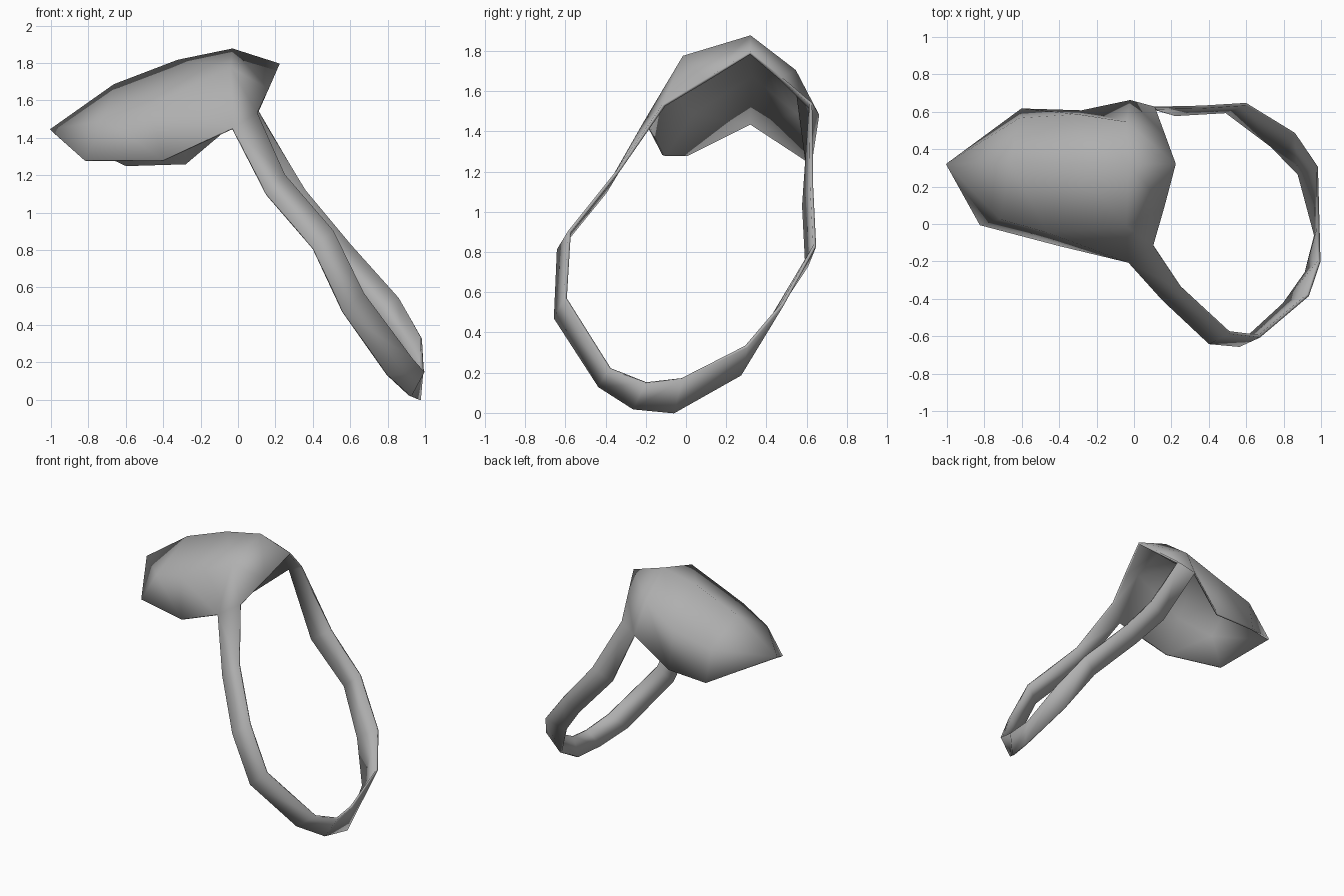
import bpy
import bmesh


def add_strip(bm, rows):
    """Loft rows of points into a strip of quads."""
    grid = [[bm.verts.new(p) for p in row] for row in rows]
    for a, b in zip(grid, grid[1:]):
        for i in range(len(a) - 1):
            bm.faces.new((a[i], a[i + 1], b[i + 1], b[i]))
    return grid


bm = bmesh.new()

# Cupped shell: cross-sections from the open rim back, near edge to far edge
sections = [
    [(0.10, -0.11, 1.53), (0.16, 0.10, 1.655), (0.22, 0.32, 1.79), (0.165, 0.47, 1.665), (0.11, 0.62, 1.54)],
    [(-0.03, -0.20, 1.45), (-0.04, -0.01, 1.77), (-0.03, 0.32, 1.87), (-0.04, 0.54, 1.70), (-0.02, 0.655, 1.48)],
    [(-0.40, -0.11, 1.28), (-0.46, -0.04, 1.57), (-0.32, 0.32, 1.81), (-0.30, 0.58, 1.57), (-0.28, 0.60, 1.26)],
    [(-0.82, 0.00, 1.28), (-0.71, 0.03, 1.49), (-0.66, 0.33, 1.68), (-0.61, 0.56, 1.49), (-0.60, 0.61, 1.25)],
]
back = add_strip(bm, sections)[-1]

# Pointed tip closing the back of the shell
tip = bm.verts.new((-1.0, 0.32, 1.44))
for a, b in zip(back, back[1:]):
    bm.faces.new((a, b, tip))

# Strap loop: pairs of lower and upper edge points running round the ring
strap = [
    [(-0.03, -0.20, 1.45), (0.10, -0.11, 1.53)],
    [(0.15, -0.40, 1.10), (0.25, -0.34, 1.20)],
    [(0.40, -0.635, 0.81), (0.51, -0.58, 0.90)],
    [(0.56, -0.65, 0.47), (0.67, -0.60, 0.57)],
    [(0.80, -0.43, 0.13), (0.93, -0.38, 0.22)],
    [(0.92, -0.26, 0.02), (0.99, -0.20, 0.15)],
    [(0.97, -0.06, 0.00), (0.985, -0.02, 0.17)],
    [(0.88, 0.27, 0.19), (0.98, 0.30, 0.33)],
    [(0.73, 0.42, 0.46), (0.86, 0.48, 0.54)],
    [(0.49, 0.60, 0.73), (0.60, 0.64, 0.83)],
    [(0.22, 0.585, 1.03), (0.36, 0.625, 1.12)],
    [(-0.02, 0.655, 1.48), (0.11, 0.62, 1.54)],
]
add_strip(bm, strap)

# Weld the strap ends to the shell so the shading runs through
bmesh.ops.remove_doubles(bm, verts=bm.verts[:], dist=0.001)
bmesh.ops.recalc_face_normals(bm, faces=bm.faces[:])
mesh = bpy.data.meshes.new("pouch_and_strap")
bm.to_mesh(mesh)
bm.free()
obj = bpy.data.objects.new("pouch_and_strap", mesh)
bpy.context.collection.objects.link(obj)
bpy.context.view_layer.objects.active = obj
obj.select_set(True)

# Thin skin, smooth all over, including round the edges
skin = obj.modifiers.new("skin", "SOLIDIFY")
skin.thickness = 0.016
skin.offset = 0
bpy.ops.object.modifier_apply(modifier=skin.name)
bpy.ops.object.shade_smooth()

# Mid-grey surface
grey = bpy.data.materials.new("mid_grey")
grey.diffuse_color = (0.43, 0.43, 0.43, 1)
obj.data.materials.append(grey)
